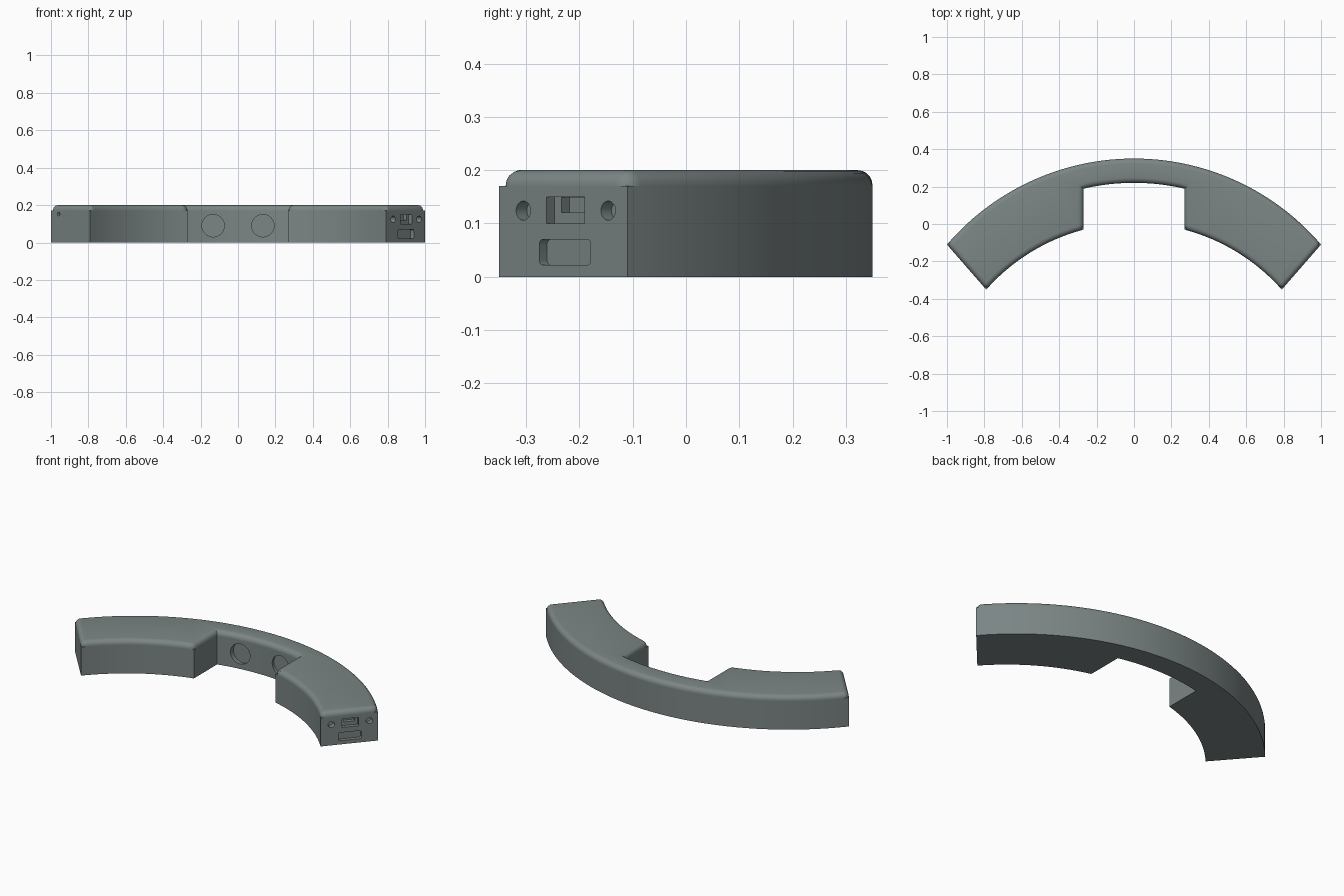
import bpy, bmesh, math
from mathutils import Matrix, Vector

cube = bpy.data.objects.get("Cube")
if cube:
    bpy.data.objects.remove(cube, do_unlink=True)

grey = bpy.data.materials.new("slate_grey")
grey.use_nodes = True
colour = (0.2, 0.235, 0.235, 1)
grey.diffuse_color = colour
grey.node_tree.nodes["Principled BSDF"].inputs["Base Color"].default_value = colour

SEAM, TOP, FILLET = 0.17, 0.2, 0.028
END_IN, END_OUT = Vector((0.79, -0.35, 0)), Vector((1, -0.11, 0))
OUT_Y, OUT_R = -0.967, 1.317
IN_Y, IN_R = -1.05, 1.055
NOTCH_X, NOTCH_R = 0.27, 1.187


def arc(cy, r, x0, x1, n):
    """Upper arc about (0, cy), running from x0 to x1."""
    a0, a1 = math.acos(x0 / r), math.acos(x1 / r)
    angles = [a0 + (a1 - a0) * i / n for i in range(n + 1)]
    return [(r * math.cos(a), cy + r * math.sin(a)) for a in angles]


def make_object(name, bm):
    bmesh.ops.recalc_face_normals(bm, faces=bm.faces)
    mesh = bpy.data.meshes.new(name)
    bm.to_mesh(mesh)
    bm.free()
    obj = bpy.data.objects.new(name, mesh)
    bpy.context.collection.objects.link(obj)
    mesh.materials.append(grey)
    return obj


def prism(points, z0, z1):
    bm = bmesh.new()
    base = bm.faces.new([bm.verts.new((x, y, z0)) for x, y in points])
    up = bmesh.ops.extrude_face_region(bm, geom=[base], use_keep_orig=True)["geom"]
    moved = [v for v in up if isinstance(v, bmesh.types.BMVert)]
    bmesh.ops.translate(bm, vec=(0, 0, z1 - z0), verts=moved)
    bmesh.ops.recalc_face_normals(bm, faces=bm.faces)
    return bm


def select(obj):
    bpy.ops.object.select_all(action="DESELECT")
    obj.select_set(True)
    bpy.context.view_layer.objects.active = obj


# Crescent outline with the rectangular notch
outline = (arc(OUT_Y, OUT_R, 1, -1, 72)
           + arc(IN_Y, IN_R, -END_IN.x, -NOTCH_X, 24)
           + arc(OUT_Y, NOTCH_R, -NOTCH_X, NOTCH_X, 20)
           + arc(IN_Y, IN_R, NOTCH_X, END_IN.x, 24))

body = make_object("body", prism(outline, 0, SEAM))

# Rounded lid: top rim and outward corners are filleted together
bm = prism(outline, SEAM, TOP)
rim = []
for e in bm.edges:
    heights = [v.co.z > SEAM + 0.01 for v in e.verts]
    upright = heights[0] != heights[1]
    if all(heights) or (upright and e.is_convex and e.calc_face_angle() > 0.6):
        rim.append(e)
bmesh.ops.bevel(bm, geom=rim, offset=FILLET, offset_type="OFFSET", segments=5,
                profile=0.5, affect="EDGES", clamp_overlap=False)
lid = make_object("lid", bm)


def cut(bm, place, normal, depth):
    """Sink a unit-thick cutter into the body along the wall normal."""
    n = Vector(normal).normalized()
    up = Vector((0, 0, 1)) if abs(n.z) < 0.5 else Vector((0, 1, 0))
    side = up.cross(n)
    frame = Matrix((side, up, n)).transposed().to_4x4()
    # The cutter reaches out past the wall as far as it goes in
    scale = Matrix.Diagonal((1, 1, 2 * depth, 1))
    bm.transform(Matrix.Translation(place) @ frame @ scale)
    cutter = make_object("cutter", bm)
    cutter.hide_render = True
    mod = body.modifiers.new("cut", "BOOLEAN")
    mod.operation, mod.solver, mod.object = "DIFFERENCE", "EXACT", cutter
    select(body)
    bpy.ops.object.modifier_apply(modifier=mod.name)
    bpy.data.objects.remove(cutter, do_unlink=True)


def cut_hole(place, normal, radius, depth):
    bm = bmesh.new()
    bmesh.ops.create_cone(bm, cap_ends=True, segments=32, radius1=radius,
                          radius2=radius, depth=1)
    cut(bm, place, normal, depth)


def cut_slot(place, normal, width, height, depth, corner=0):
    bm = bmesh.new()
    bmesh.ops.create_cube(bm, size=1)
    bmesh.ops.scale(bm, vec=(width, height, 1), verts=bm.verts)
    if corner:
        edges = [e for e in bm.edges
                 if abs(e.verts[0].co.z - e.verts[1].co.z) > 0.5]
        bmesh.ops.bevel(bm, geom=edges, offset=corner, segments=4,
                        profile=0.5, affect="EDGES")
    cut(bm, place, normal, depth)


def on_end(y, z, side=1):
    """Point on an end wall, found by its y."""
    p = END_IN.lerp(END_OUT, (y - END_IN.y) / (END_OUT.y - END_IN.y))
    return Vector((side * p.x, p.y, z))


along = END_OUT - END_IN
end_normal = Vector((along.y, -along.x, 0))

# Left end: screw holes, stepped socket and rounded port
for y in (-0.305, -0.146):
    cut_hole(on_end(y, 0.124), end_normal, 0.018, 0.03)
cut_slot(on_end(-0.226, 0.125), end_normal, 0.094, 0.05, 0.022)
cut_slot(on_end(-0.226, 0.135), end_normal, 0.06, 0.028, 0.045)
cut_slot(on_end(-0.227, 0.046), end_normal, 0.128, 0.048, 0.022, 0.009)

# Right end: pin hole
cut_hole(on_end(-0.157, 0.152, -1), (-end_normal.x, end_normal.y, 0), 0.01, 0.03)

# Outer wall: window beside the right end
a = math.pi - math.acos(1 / OUT_R) + 0 - 0.114
radial = Vector((math.cos(a), math.sin(a), 0))
cut_slot(Vector((0, OUT_Y, 0.098)) + radial * OUT_R, radial, 0.16, 0.112, 0.04)

# Notch wall: pair of round recesses
for x in (-0.133, 0.133):
    y = OUT_Y + math.sqrt(NOTCH_R ** 2 - x ** 2)
    cut_hole(Vector((x, y, 0.09)), (0, -1, 0), 0.06, 0.02)

# Underside: two small holes near the left end
for x, y in ((0.86, -0.2), (0.8, -0.24)):
    cut_hole(Vector((x, y, 0)), (0, 0, -1), 0.01, 0.015)

for obj in (body, lid):
    select(obj)
    bpy.ops.object.shade_smooth_by_angle(angle=math.radians(30))
